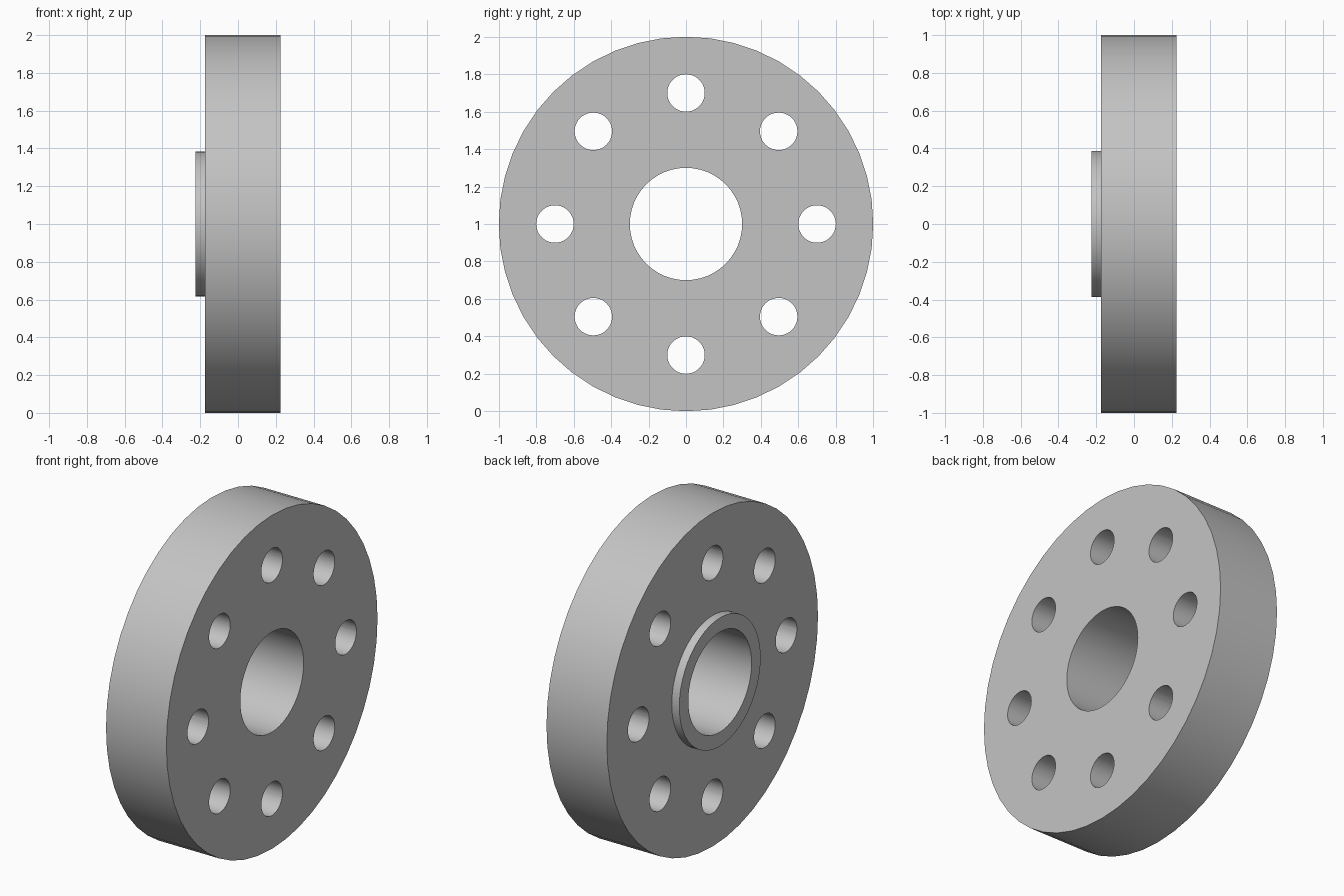
import bpy, bmesh, math
from mathutils import Matrix, Vector

cube = bpy.data.objects.get("Cube")
if cube:
    bpy.data.objects.remove(cube, do_unlink=True)

AXIS_Z = 1.0          # height of the flange axis
BORE, HUB, RIM = 0.30, 0.385, 1.0
BACK, SHOULDER, FACE = -0.225, -0.175, 0.225
BOLT_COUNT, BOLT_CIRCLE, BOLT_RADIUS = 8, 0.70, 0.10

steel = bpy.data.materials.new("steel_grey")
steel.use_nodes = True
colour = (0.55, 0.55, 0.55, 1)
steel.diffuse_color = colour
steel.node_tree.nodes["Principled BSDF"].inputs["Base Color"].default_value = colour


def make_object(name, bm):
    bmesh.ops.recalc_face_normals(bm, faces=bm.faces)
    mesh = bpy.data.meshes.new(name)
    bm.to_mesh(mesh)
    bm.free()
    mesh.materials.append(steel)
    obj = bpy.data.objects.new(name, mesh)
    obj.location.z = AXIS_Z
    bpy.context.collection.objects.link(obj)
    return obj


# Flange disc with raised hub and centre bore, turned about the x axis
profile = [(BACK, BORE), (BACK, HUB), (SHOULDER, HUB),
           (SHOULDER, RIM), (FACE, RIM), (FACE, BORE)]
bm = bmesh.new()
verts = [bm.verts.new((x, 0, r)) for x, r in profile]
edges = [bm.edges.new((v, verts[i - 1])) for i, v in enumerate(verts)]
bmesh.ops.spin(bm, geom=verts + edges, cent=(0, 0, 0), axis=(1, 0, 0),
               angle=math.tau, steps=48, use_merge=True)
bmesh.ops.remove_doubles(bm, verts=bm.verts, dist=1e-4)
flange = make_object("flange", bm)

# Ring of bolt hole cutters
bm = bmesh.new()
for i in range(BOLT_COUNT):
    matrix = (Matrix.Rotation(math.tau * i / BOLT_COUNT, 4, 'X')
              @ Matrix.Translation(Vector((0, 0, BOLT_CIRCLE)))
              @ Matrix.Rotation(math.pi / 2, 4, 'Y'))
    bmesh.ops.create_cone(bm, cap_ends=True, segments=40, radius1=BOLT_RADIUS,
                          radius2=BOLT_RADIUS, depth=1, matrix=matrix)
cutter = make_object("bolt_hole_cutter", bm)
cutter.hide_render = True

# Drill the holes, then smooth the round walls
drill = flange.modifiers.new("bolt_holes", 'BOOLEAN')
drill.operation = 'DIFFERENCE'
drill.solver = 'EXACT'
drill.object = cutter
bpy.ops.object.select_all(action='DESELECT')
flange.select_set(True)
bpy.context.view_layer.objects.active = flange
bpy.ops.object.modifier_apply(modifier=drill.name)
bpy.data.objects.remove(cutter, do_unlink=True)
bpy.ops.object.shade_smooth_by_angle(angle=math.radians(30))
